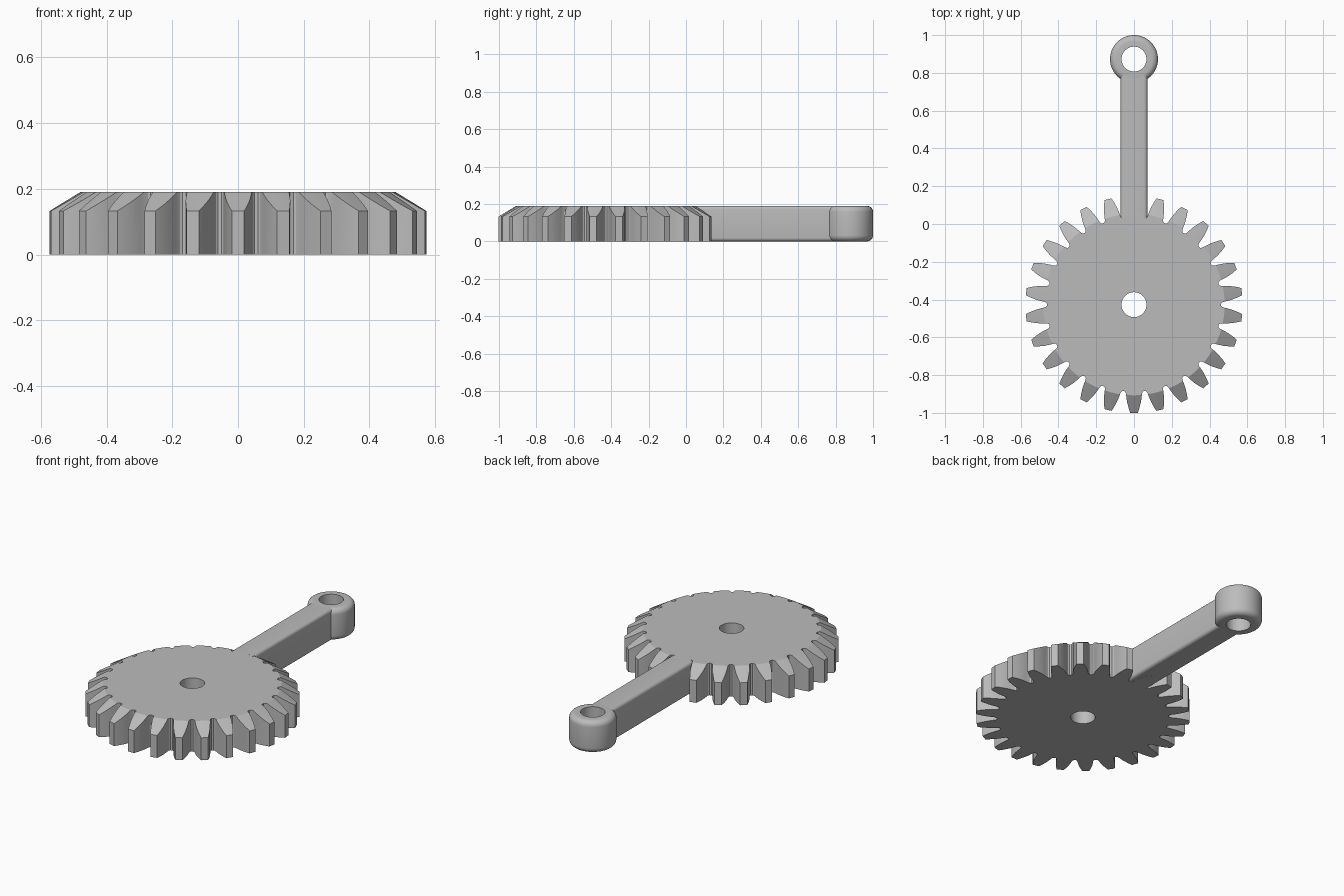
import bpy, bmesh, math
from mathutils import Matrix, Vector

if "Cube" in bpy.data.objects:
    bpy.data.objects.remove(bpy.data.objects["Cube"])

HEIGHT = 0.19
GEAR_Y, EYE_Y = -0.427, 0.873
HOLE = 0.066
TEETH = 26

metal = bpy.data.materials.new("plain grey")
metal.use_nodes = True
GREY = (0.5, 0.5, 0.5, 1)
metal.diffuse_color = GREY
metal.node_tree.nodes["Principled BSDF"].inputs["Base Color"].default_value = GREY


def make_object(name, bm):
    bmesh.ops.recalc_face_normals(bm, faces=bm.faces)
    mesh = bpy.data.meshes.new(name)
    bm.to_mesh(mesh)
    bm.free()
    mesh.materials.append(metal)
    obj = bpy.data.objects.new(name, mesh)
    bpy.context.collection.objects.link(obj)
    return obj


def smooth(obj, degrees=30):
    bpy.ops.object.select_all(action='DESELECT')
    obj.select_set(True)
    bpy.context.view_layer.objects.active = obj
    bpy.ops.object.shade_smooth_by_angle(angle=math.radians(degrees))


def lathe(name, profile, y, steps):
    """Spin a closed (radius, z) profile into a ring around a vertical axis."""
    bm = bmesh.new()
    rings = []
    for i in range(steps):
        a = math.tau * i / steps
        rings.append([bm.verts.new((r * math.cos(a), y + r * math.sin(a), z))
                      for r, z in profile])
    n = len(profile)
    for i in range(steps):
        a, b = rings[i], rings[(i + 1) % steps]
        for j in range(n):
            k = (j + 1) % n
            bm.faces.new((a[j], b[j], b[k], a[k]))
    return make_object(name, bm)


# Gear: toothed prism, trimmed by a bored disc with a sloping rim
flank = [(0.461, 0.050), (0.466, 0.045), (0.476, 0.042), (0.495, 0.040),
         (0.52, 0.036), (0.55, 0.028), (0.575, 0.019)]
tooth = [(r, -w) for r, w in flank] + [(r, w) for r, w in reversed(flank)]
bm = bmesh.new()
outline = []
for i in range(TEETH):
    turn = Matrix.Rotation(math.tau * i / TEETH - math.pi / 2, 3, 'Z')
    for r, w in tooth:
        p = turn @ Vector((math.sqrt(r * r - w * w), w, 0))
        outline.append(bm.verts.new((p.x, p.y + GEAR_Y, 0)))
base = bm.faces.new(outline)
side = bmesh.ops.extrude_face_region(bm, geom=[base])
bmesh.ops.translate(bm, vec=(0, 0, 0.3),
                    verts=[v for v in side["geom"] if isinstance(v, bmesh.types.BMVert)])
gear = make_object("gear", bm)

trimmer = lathe("rim_trimmer", [(HOLE, -0.1), (0.7, -0.1), (0.7, 0.058),
                                (0.48, HEIGHT), (HOLE, HEIGHT)], GEAR_Y, 96)
trimmer.hide_render = True
cut = gear.modifiers.new("sloping rim and bore", 'BOOLEAN')
cut.operation = 'INTERSECT'
cut.solver = 'EXACT'
cut.object = trimmer
bpy.context.view_layer.objects.active = gear
bpy.ops.object.modifier_apply(modifier=cut.name)
bpy.data.objects.remove(trimmer)
smooth(gear, 25)

# Arm: bar with its four long edges rounded
bm = bmesh.new()
bmesh.ops.create_cube(bm, size=1)
start, end = 0.0, 0.8
for v in bm.verts:
    v.co = (v.co.x * 0.142, start + (v.co.y + 0.5) * (end - start),
            0.0005 + (v.co.z + 0.5) * (HEIGHT - 0.001))
long_edges = [e for e in bm.edges if abs(e.verts[0].co.y - e.verts[1].co.y) > 0.1]
bmesh.ops.bevel(bm, geom=long_edges, offset=0.018, segments=5, profile=0.5,
                affect='EDGES')
smooth(make_object("arm", bm))

# Eye: ring at the arm's end with rounded outer edges
OUTER, FILLET = 0.127, 0.032
profile = [(HOLE, 0)]
for centre_z, first in ((FILLET, -90), (HEIGHT - FILLET, 0)):
    for step in range(7):
        a = math.radians(first + step * 15)
        profile.append((OUTER - FILLET + FILLET * math.cos(a),
                        centre_z + FILLET * math.sin(a)))
profile.append((HOLE, HEIGHT))
smooth(lathe("arm_eye", profile, EYE_Y, 64))
